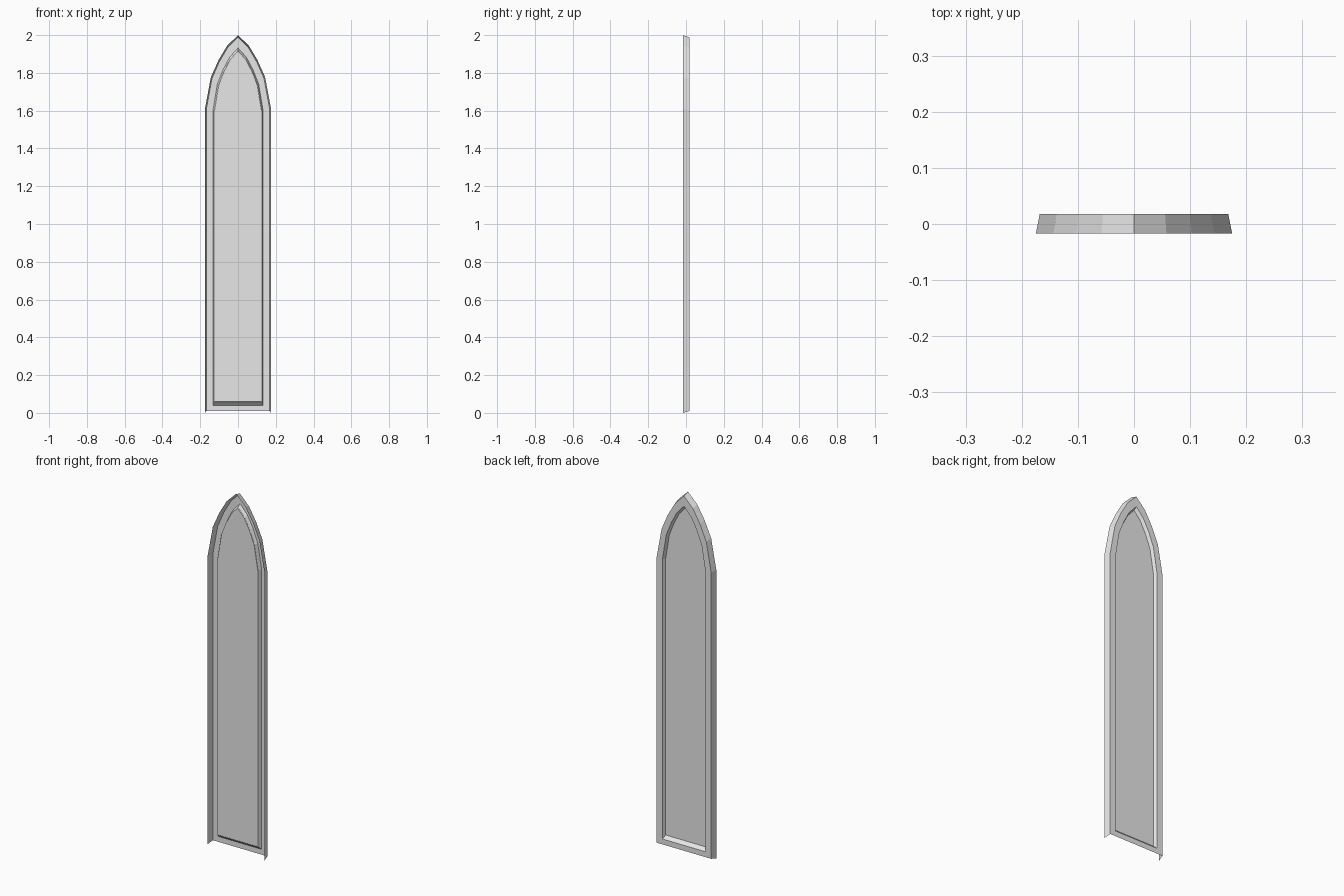
import bpy

if "Cube" in bpy.data.objects:
    bpy.data.objects.remove(bpy.data.objects["Cube"])

# Single stone-grey colour
grey = bpy.data.materials.new("light_grey")
grey.diffuse_color = (0.8, 0.8, 0.8, 1)
grey.use_nodes = True
grey.node_tree.nodes["Principled BSDF"].inputs["Base Color"].default_value = grey.diffuse_color

# Half of a pointed arch, as fractions of half width and rise
ARCH = [(1, 0), (0.82, 0.43), (0.59, 0.66), (0.33, 0.855), (0, 1)]


def outline(half_width, bottom, spring, apex, y):
    """Pointed-arch outline from bottom left, over the apex, to bottom right."""
    right = [(half_width * u, y, spring + (apex - spring) * v) for u, v in ARCH]
    left = [(-x, y, z) for x, y, z in right[:-1]]
    return [(-half_width, y, bottom)] + left + right[::-1] + [(half_width, y, bottom)]


def make(name, verts, faces):
    mesh = bpy.data.meshes.new(name)
    mesh.from_pydata(verts, [], faces)
    mesh.materials.append(grey)
    obj = bpy.data.objects.new(name, mesh)
    bpy.context.collection.objects.link(obj)
    return obj


def bridge(name, a, b, closed):
    """Flat quads between two matching outlines."""
    n = len(a)
    faces = [(i, (i + 1) % n, n + (i + 1) % n, n + i)
             for i in range(n if closed else n - 1)]
    return make(name, a + b, faces)


BACK, FRONT = 0.018, -0.017
rim = outline(0.175, 0.0, 1.61, 2.0, FRONT)
frame_outer = outline(0.168, 0.01, 1.605, 1.988, BACK)
frame_inner = outline(0.133, 0.04, 1.6, 1.932, BACK)
recess = outline(0.124, 0.06, 1.6, 1.916, -0.003)
pane = outline(0.126, 0.056, 1.6, 1.919, 0.0)

# Flared side wall, open along the bottom
bridge("outer_flange", rim, frame_outer, False)
# Flat border around the opening
bridge("frame_face", frame_outer, frame_inner, True)
# Sloping surround and sill
bridge("recess_bevel", frame_inner, recess, True)
# Flat infill
make("panel", pane, [tuple(range(len(pane)))])
